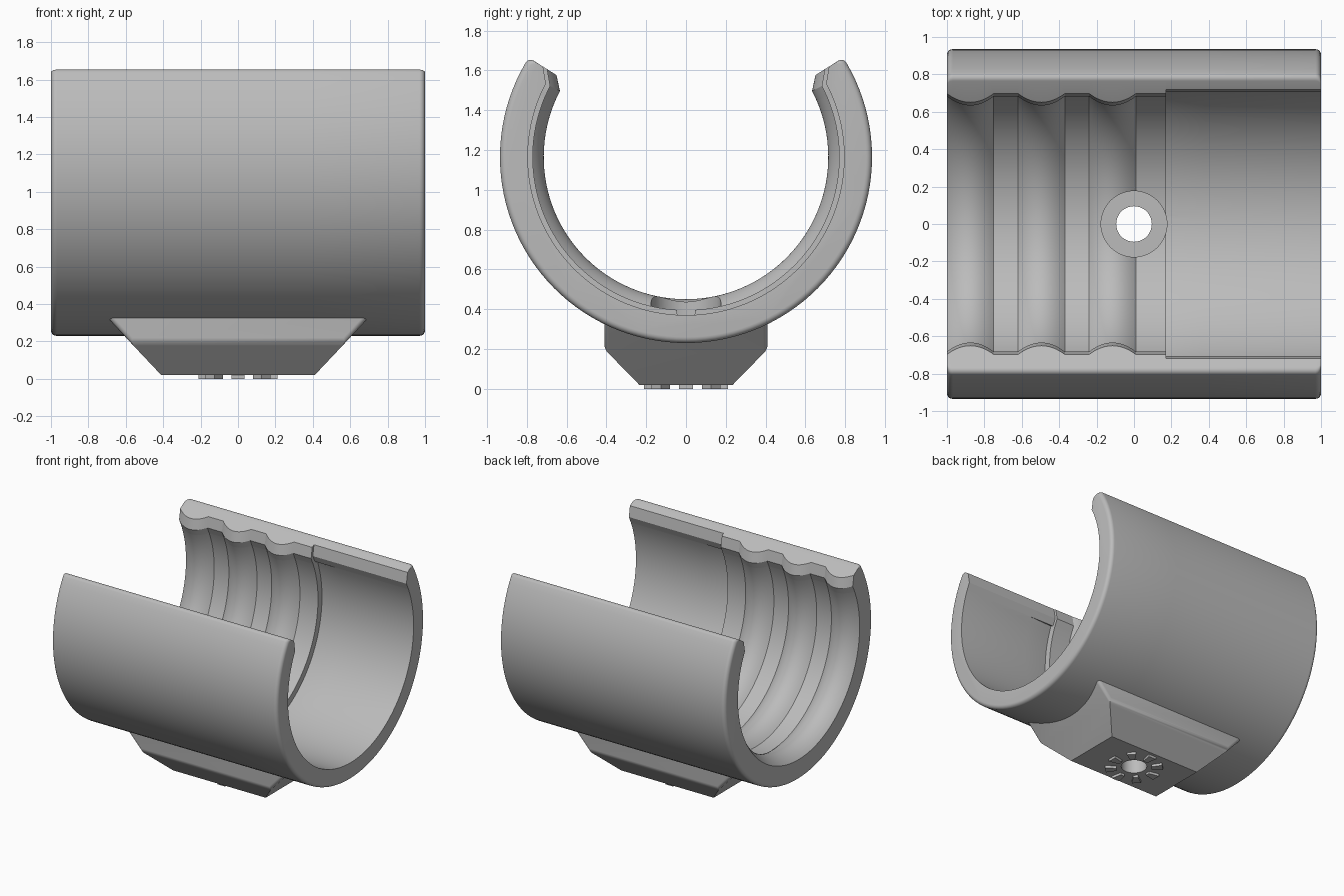
import bpy, bmesh
from math import sin, cos, pi, radians
from mathutils import Matrix, Vector

if "Cube" in bpy.data.objects:
    bpy.data.objects.remove(bpy.data.objects["Cube"])

grey = bpy.data.materials.new("light_grey")
grey.use_nodes = True
grey.diffuse_color = (0.5, 0.5, 0.5, 1)
grey.node_tree.nodes["Principled BSDF"].inputs["Base Color"].default_value = (0.5, 0.5, 0.5, 1)

CZ, R_OUT, R_RIB, R_PLAIN, R_GROOVE = 1.165, 0.935, 0.77, 0.795, 0.82
TIP = radians(122.3)          # half sweep, measured from the bottom
GROOVE_END = TIP - radians(9)
FIL, CHAMFER = 0.03, 0.055
RIBS = (-0.875, -0.495, -0.115)
STEP_X, RAMP_X = 0.17, 0.38


def make(name, bm):
    bmesh.ops.recalc_face_normals(bm, faces=bm.faces)
    mesh = bpy.data.meshes.new(name)
    bm.to_mesh(mesh)
    bm.free()
    obj = bpy.data.objects.new(name, mesh)
    bpy.context.collection.objects.link(obj)
    mesh.materials.append(grey)
    return obj


def activate(obj):
    bpy.ops.object.select_all(action='DESELECT')
    obj.select_set(True)
    bpy.context.view_layer.objects.active = obj


def cylinder(name, r, z0, z1):
    bm = bmesh.new()
    bmesh.ops.create_cone(bm, cap_ends=True, segments=64, radius1=r, radius2=r,
                          depth=z1 - z0, matrix=Matrix.Translation((0, 0, (z0 + z1) / 2)))
    obj = make(name, bm)
    obj.hide_render = True
    obj.hide_set(True)
    return obj


# Clamp shell: C-shaped sections lofted along x
def inner_radius(x):
    if x > STEP_X:
        return R_PLAIN
    for c in RIBS:
        u = (x - c) / 0.125
        if abs(u) < 1:
            return R_RIB - 0.055 * (1 - u * u)
    return R_RIB


def outer_radius(x):
    d = max(0, abs(x) - (1 - FIL))
    return R_OUT - FIL + (FIL ** 2 - d ** 2) ** 0.5 if d < FIL else R_OUT - FIL


def section(x):
    ro, ri = outer_radius(x), inner_radius(x)
    da = FIL / R_OUT
    half = []                 # (radius, angle) on the positive side, outside to inside
    n = 40
    half += [(ro, (TIP - da) * i / n) for i in range(n)]
    half += [(ro - FIL + FIL * cos(k * pi / 10), TIP - da + da * sin(k * pi / 10)) for k in range(6)]
    top = TIP - radians(4.7)
    half += [(ri + CHAMFER, TIP), (ri, top)]
    rg = ri
    if STEP_X < x < RAMP_X:
        rg = R_GROOVE + (R_PLAIN - R_GROOVE) * (x - STEP_X) / (RAMP_X - STEP_X)
    half += [(ri, GROOVE_END + 0.001)]
    half += [(rg, GROOVE_END * (n - i) / n) for i in range(n + 1)]
    ring = half + [(r, -a) for r, a in reversed(half[1:-1])]
    return [Vector((x, r * sin(a), CZ - r * cos(a))) for r, a in ring]


xs = {-1, 1, STEP_X, STEP_X + 0.0005, RAMP_X}
for k in range(6):
    e = 1 - FIL + FIL * sin(k * pi / 10)
    xs |= {round(e, 5), round(-e, 5)}
for c in RIBS:
    xs |= {round(c - 0.125 + 0.25 * i / 16, 5) for i in range(17)}

bm = bmesh.new()
rings = [[bm.verts.new(p) for p in section(x)] for x in sorted(xs)]
for a, b in zip(rings, rings[1:]):
    for i in range(len(a)):
        j = (i + 1) % len(a)
        bm.faces.new((a[i], a[j], b[j], b[i]))
bm.faces.new(rings[0])
bm.faces.new(rings[-1])
shell = make("clamp_shell", bm)

# Mounting block: tapered ends, chamfered lower sides
bm = bmesh.new()
levels = [(0.02, 0.41, 0.235), (0.195, 0.575, 0.41), (0.33, 0.70, 0.41)]
loops = [[bm.verts.new((sx * hx, sy * hy, z)) for sx, sy in ((-1, -1), (1, -1), (1, 1), (-1, 1))]
         for z, hx, hy in levels]
for a, b in zip(loops, loops[1:]):
    for i in range(4):
        j = (i + 1) % 4
        bm.faces.new((a[i], a[j], b[j], b[i]))
bm.faces.new(loops[0])
bm.faces.new(loops[-1])
corners = [bm.edges.get((loops[1][i], loops[2][i])) for i in range(4)]
corners += [bm.edges.get((loops[1][i], loops[1][i + 1])) for i in (0, 2)]
bmesh.ops.bevel(bm, geom=corners, offset=0.025, segments=4, profile=0.5, affect='EDGES')
block = make("mounting_block", bm)

# Bolt hole and counterbore through both parts
cutters = [cylinder("bolt_hole_cutter", 0.095, -0.2, 0.8),
           cylinder("counterbore_cutter", 0.176, 0.30, 0.8)]
for obj in (shell, block):
    activate(obj)
    for c in cutters:
        m = obj.modifiers.new("cut", 'BOOLEAN')
        m.operation, m.solver, m.object = 'DIFFERENCE', 'EXACT', c
        bpy.ops.object.modifier_apply(modifier=m.name)
    bpy.ops.object.shade_smooth_by_angle(angle=radians(28))

# Locking teeth around the hole underneath
bm = bmesh.new()
for k in range(8):
    rot = Matrix.Rotation(k * pi / 4, 3, 'Z')
    outline = ((0.13, -0.018), (0.212, -0.034), (0.212, 0.034), (0.13, 0.018))
    low, high = [[bm.verts.new(rot @ Vector((x, y, z))) for x, y in outline] for z in (0, 0.03)]
    bm.faces.new(low)
    bm.faces.new(high)
    for i in range(4):
        j = (i + 1) % 4
        bm.faces.new((low[i], low[j], high[j], high[i]))
make("locking_teeth", bm)
